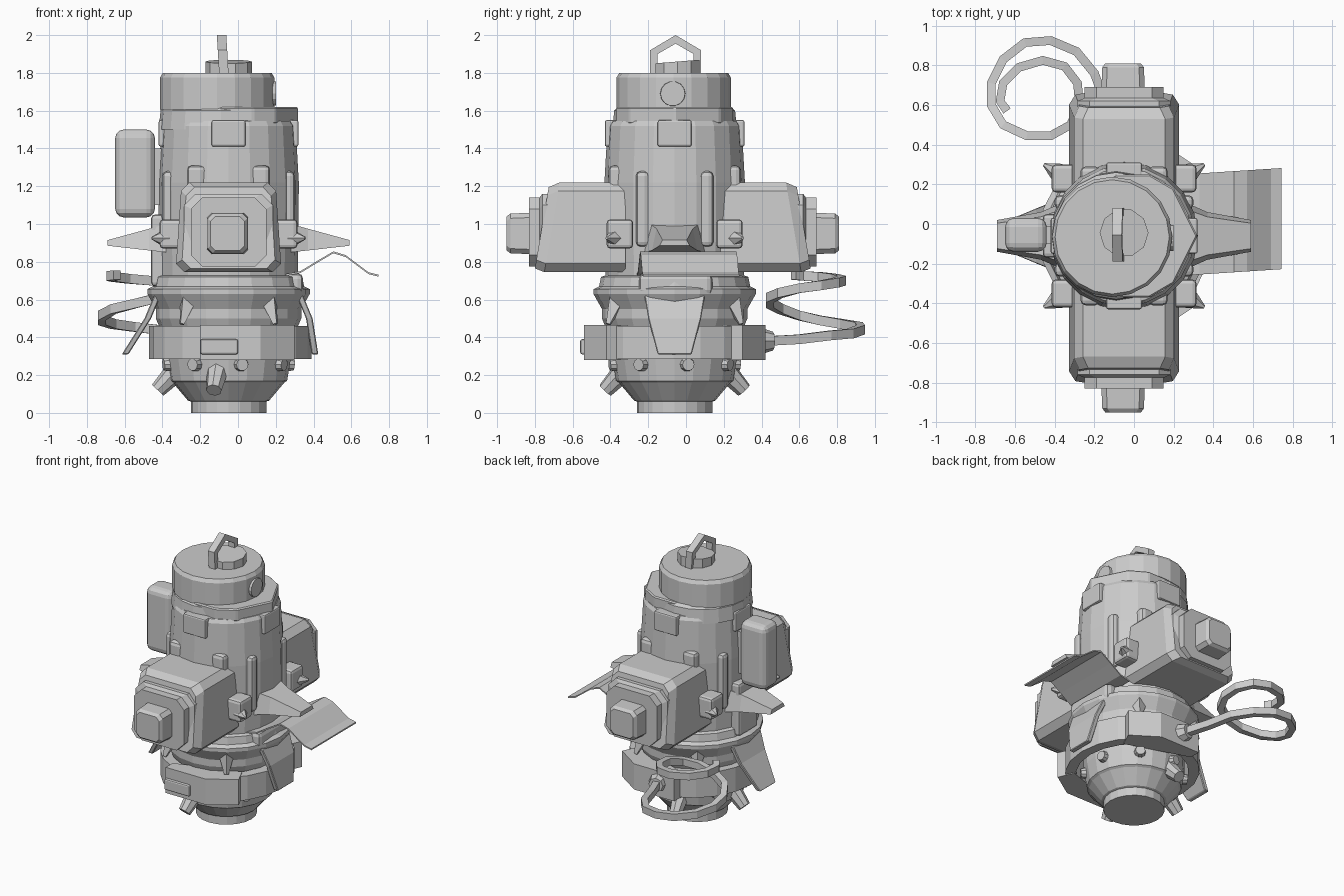
import bpy, bmesh
from math import sin, cos, pi, radians
from mathutils import Vector, Matrix

CX, CY = -0.05, -0.06   # axis of the main body


def finish(name, bm, bevel=0, segs=2):
    bmesh.ops.recalc_face_normals(bm, faces=bm.faces)
    me = bpy.data.meshes.new(name)
    bm.to_mesh(me)
    bm.free()
    ob = bpy.data.objects.new(name, me)
    bpy.context.collection.objects.link(ob)
    if bevel:
        m = ob.modifiers.new("bevel", 'BEVEL')
        m.width, m.segments, m.limit_method = bevel, segs, 'ANGLE'
    return ob


def loft(name, rings, bevel=0, closed=False, segs=2):
    """Skin equal-length rings of points, capping the ends unless closed."""
    bm = bmesh.new()
    vs = [[bm.verts.new(p) for p in r] for r in rings]
    n = len(vs[0])
    pairs = list(zip(vs, vs[1:])) + ([(vs[-1], vs[0])] if closed else [])
    for a, b in pairs:
        for i in range(n):
            j = (i + 1) % n
            bm.faces.new((a[i], a[j], b[j], b[i]))
    if not closed:
        bm.faces.new(vs[0])
        bm.faces.new(vs[-1])
    return finish(name, bm, bevel, segs)


def lathe(name, profile, n=20, c=(CX, CY), sx=1, sy=1, closed=False):
    return loft(name, [[(c[0] + r * sx * cos(2 * pi * i / n), c[1] + r * sy * sin(2 * pi * i / n), z)
                        for i in range(n)] for r, z in profile], closed=closed)


def box(name, lo, hi, bevel=0.0, segs=2):
    return loft(name, [[(lo[0], lo[1], z), (hi[0], lo[1], z), (hi[0], hi[1], z), (lo[0], hi[1], z)]
                       for z in (lo[2], hi[2])], bevel, segs=segs)


def rod(name, a, b, r1, r2, n=8):
    a, b = Vector(a), Vector(b)
    q = (b - a).to_track_quat('Z', 'Y')
    return loft(name, [[p + q @ Vector((r * cos(2 * pi * i / n), r * sin(2 * pi * i / n), 0))
                        for i in range(n)] for p, r in ((a, r1), (b, r2))])


def polar(ang, r, z):
    return (CX + r * cos(radians(ang)), CY + r * sin(radians(ang)), z)


def chamfered(x0, x1, z0, z1, c, y, slope=0):
    """Octagonal outline in the x-z plane, leaning in y with height."""
    pts = [(x0 + c, z0), (x1 - c, z0), (x1, z0 + c), (x1, z1 - c),
           (x1 - c, z1), (x0 + c, z1), (x0, z1 - c), (x0, z0 + c)]
    return [(x, y + slope * (z - z0), z) for x, z in pts]


def strip(name, path, w, h, closed=False):
    """Sweep a flat rectangular section along a path."""
    P = [Vector(p) for p in path]
    rings, n = [], len(P)
    for i, p in enumerate(P):
        t = (P[min(i + 1, n - 1)] - P[max(i - 1, 0)]).normalized()
        s = t.cross(Vector((0, 0, 1))).normalized() * w / 2
        u = Vector((0, 0, h / 2))
        rings.append([p + s + u, p - s + u, p - s - u, p + s - u])
    return loft(name, rings)


# Main body
lathe("base_cone", [(0.2, 0), (0.2, 0.06), (0.215, 0.065), (0.295, 0.16), (0.31, 0.17), (0.33, 0.29), (0.33, 0.5)])
lathe("lower_flange", [(0.36, 0.44), (0.385, 0.5), (0.385, 0.55), (0.43, 0.63), (0.43, 0.655), (0.40, 0.67),
                       (0.39, 0.72), (0.36, 0.73)])
lathe("body_barrel", [(0.365, 0.68), (0.37, 0.9), (0.372, 1.22), (0.355, 1.52), (0.34, 1.545), (0.3, 1.55)])
lathe("shoulder", [(0.33, 1.5), (0.32, 1.6), (0.3, 1.62)], c=(-0.09, CY))
lathe("top_cap", [(0.29, 1.58), (0.303, 1.61), (0.303, 1.775), (0.288, 1.8)], 20, (-0.11, -0.065))
collar = [(-0.1, -0.37), (0.08, -0.37), (0.2, -0.3), (0.32, -0.06), (0.2, 0.18), (0.08, 0.25), (-0.1, 0.25)]
loft("collar_plate", [[(x, y, z) for x, y in collar] for z in (1.53, 1.62)], 0.008, segs=1)
rod("cap_lens", (0.15, -0.07, 1.69), (0.2, -0.07, 1.69), 0.07, 0.065, 14)

# Knob and lifting loop on the top
knob = lathe("top_knob", [(0.123, 1.79), (0.123, 1.86)], 10, (-0.05, -0.045))
for v in knob.data.vertices:
    if v.co.z > 1.82:
        v.co.z += 0.08 * (v.co.y + 0.045)
out = [(-0.19, 1.79), (-0.19, 1.92), (-0.055, 2.0), (0.08, 1.92), (0.08, 1.79)]
inn = [(-0.15, 1.79), (-0.15, 1.90), (-0.055, 1.955), (0.04, 1.90), (0.04, 1.79)]
lean = lambda y, z, d: (-0.075 - 0.06 * (z - 1.8) + d, y, z)
loft("lifting_loop", [[lean(*o, -0.025), lean(*o, 0.025), lean(*i, 0.025), lean(*i, -0.025)]
                      for o, i in zip(out, inn)])

# Clamp ring round the lower body, with end blocks
lathe("clamp_ring", [(0.43, 0.285), (0.43, 0.46), (0.36, 0.46), (0.36, 0.285)], 20, (-0.04, -0.065), 1, 1.06, True)
for s in (1, -1):
    loft("clamp_block", [[(-0.2, CY + s * 0.4, z), (-0.2, CY + s * 0.48, z), (0.12, CY + s * 0.48, z),
                          (0.3, CY + s * 0.36, z), (0.25, CY + s * 0.25, z)] for z in (0.28, 0.465)])
box("clamp_front_tab", (-0.2, -0.56, 0.31), (0.0, -0.5, 0.39), 0.01)

# Tapered flaps hanging from the flange
for name, ang, reach in (("right_flap", 0, 0.44), ("left_flap", 180, 0.53)):
    M = Matrix.Translation((CX, CY, 0)) @ Matrix.Rotation(radians(ang), 4, 'Z')
    rings = []
    for r, z, w in ((0.36, 0.62, 0.16), (0.41, 0.5, 0.14), (reach, 0.31, 0.09)):
        rings.append([M @ Vector(p) for p in ((r, -w, z), (r + 0.035, -w, z), (r + 0.035, w, z), (r, w, z))])
    loft(name, rings, 0.005, segs=1)
for a in (-55, 55, 125, 235):
    rod("flange_gusset", polar(a, 0.36, 0.62), polar(a, 0.43, 0.47), 0.06, 0.015, 4)

# Bolts and angled nozzles round the base
for k in range(8):
    a = 12 + k * 45
    rod("base_bolt", polar(a, 0.29, 0.26), polar(a, 0.352, 0.255), 0.045, 0.032, 10)
for a in (180, 258, 102):
    rod("base_nozzle", polar(a, 0.27, 0.23), polar(a, 0.375, 0.12), 0.06, 0.042, 8)

# Side pods, front and back
for s, name in ((-1, "front"), (1, "back")):
    Y = lambda d: CY - 0.01 + s * d
    k = -s * 0.17
    rings = [chamfered(-0.32, 0.22, 0.745, 1.22, 0.045, Y(0.25)),
             chamfered(-0.32, 0.22, 0.745, 1.22, 0.045, Y(0.68), k),
             chamfered(-0.29, 0.19, 0.765, 1.195, 0.045, Y(0.73), k)]
    pod = loft(name + "_pod", rings)
    for v in pod.data.vertices:   # sides narrow towards the top
        v.co.x = CX + (v.co.x - CX) * (1.04 - 0.25 * (v.co.z - 0.745))
    loft(name + "_pod_plate", [chamfered(-0.285, 0.185, 0.75, 1.16, 0.06, Y(0.6)),
                               chamfered(-0.285, 0.185, 0.75, 1.16, 0.06, Y(0.69)),
                               chamfered(-0.25, 0.15, 0.775, 1.14, 0.06, Y(0.705)),
                               chamfered(-0.25, 0.15, 0.775, 1.14, 0.06, Y(0.76))])
    loft(name + "_pod_nub", [chamfered(-0.165, 0.055, 0.84, 1.06, 0.025, Y(0.74)),
                             chamfered(-0.16, 0.05, 0.845, 1.055, 0.025, Y(0.86)),
                             chamfered(-0.145, 0.035, 0.86, 1.04, 0.025, Y(0.88))])

# Side spikes, corner brackets and ribs
for s in (-1, 1):
    sec = ((0.33, 0.16, 0.85, 1.0), (0.42, 0.12, 0.86, 0.975), (0.64, 0.08, 0.885, 0.915))
    loft("side_spike", [[(CX + s * d, CY - w, a), (CX + s * d, CY + w, a),
                         (CX + s * d, CY + w * 0.8, b), (CX + s * d, CY - w * 0.8, b)] for d, w, a, b in sec])
    for t in (-1, 1):
        x, y = CX + s * 0.305, CY + t * 0.29
        box("corner_bracket", (x - 0.06, y - 0.07, 0.87), (x + 0.06, y + 0.07, 1.025), 0.02)
        rod("bracket_stud", (x + s * 0.03, y + t * 0.03, 0.925), (x + s * 0.1, y + t * 0.07, 0.925), 0.05, 0.008, 6)
        rx, ry = CX + s * 0.17, CY + t * 0.31
        box("body_rib", (rx - 0.05, ry - 0.04, 0.88), (rx + 0.05, ry + 0.04, 1.31), 0.025)
        rx, ry = CX + s * 0.31, CY + t * 0.17
        box("side_rib", (rx - 0.04, ry - 0.035, 0.88), (rx + 0.04, ry + 0.035, 1.28), 0.025)
for a in (0, 90, 180, 270):
    x, y, z = polar(a, 0.335, 1.48)
    hx, hy = (0.035, 0.09) if a % 180 == 0 else (0.09, 0.035)
    box("rim_clip", (x - hx, y - hy, 1.41), (x + hx, y + hy, 1.55), 0.01)

# Boxes on the left and right sides
box("left_canister", (-0.65, -0.14, 1.035), (-0.44, 0.03, 1.5), 0.045, 3)
box("canister_mount", (-0.48, -0.1, 1.1), (-0.38, -0.01, 1.4))
box("left_slab", (-0.46, -0.17, 0.67), (-0.36, 0.05, 1.05), 0.02)
box("right_tank", (0.2, -0.25, 0.62), (0.345, 0.14, 0.74), 0.03)

# Wavy sheet sticking out to the right
wave = [(0.25, 0.73), (0.33, 0.745), (0.42, 0.8), (0.505, 0.85), (0.57, 0.83), (0.63, 0.785), (0.69, 0.74), (0.745, 0.726)]
lo = lambda x: -0.26 + 0.065 * (x - 0.25)
loft("wavy_sheet", [[(x, lo(x), z - 0.005), (x, lo(x) + 0.51, z - 0.005),
                     (x, lo(x) + 0.51, z + 0.005), (x, lo(x), z + 0.005)] for x, z in wave])

# Coiled cable at the back with its connector
rod("cable_connector", (-0.06, 0.38, 0.38), (-0.08, 0.46, 0.38), 0.075, 0.05, 8)
cable = [(-0.07, 0.42, 0.38), (-0.14, 0.6, 0.39), (-0.2, 0.76, 0.41), (-0.29, 0.87, 0.42), (-0.42, 0.925, 0.44),
         (-0.55, 0.915, 0.455), (-0.66, 0.83, 0.47), (-0.72, 0.71, 0.49), (-0.72, 0.6, 0.515), (-0.66, 0.5, 0.55),
         (-0.54, 0.445, 0.58), (-0.42, 0.445, 0.61), (-0.32, 0.5, 0.635), (-0.275, 0.6, 0.66), (-0.285, 0.71, 0.675),
         (-0.35, 0.795, 0.69), (-0.46, 0.825, 0.7), (-0.58, 0.79, 0.71), (-0.66, 0.71, 0.72), (-0.675, 0.62, 0.725),
         (-0.64, 0.57, 0.73)]
strip("coiled_cable", cable, 0.045, 0.05)
